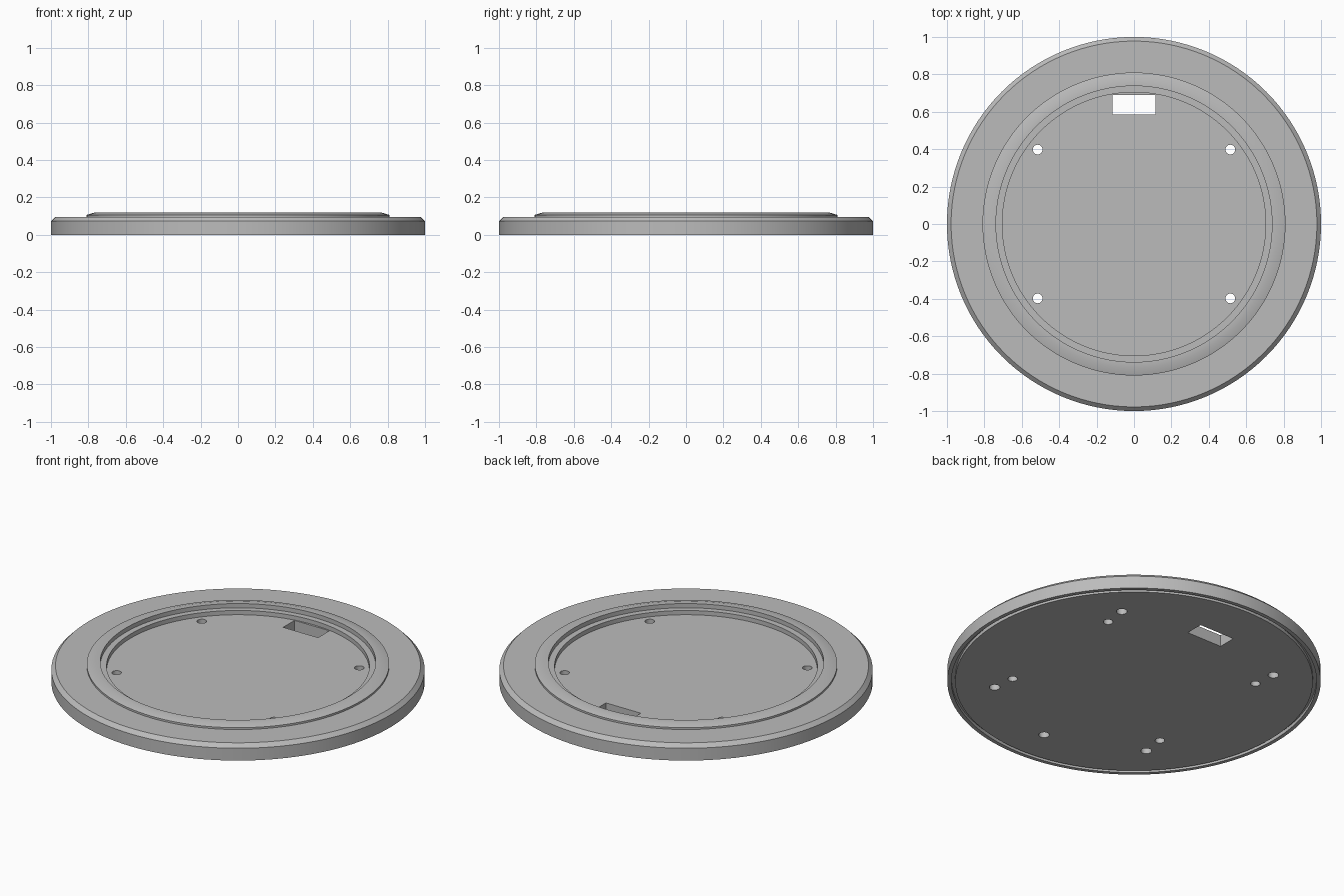
import bpy, bmesh, math
from mathutils import Matrix, Vector

default = bpy.data.objects.get("Cube")
if default:
    bpy.data.objects.remove(default, do_unlink=True)

# One plain grey material
grey = bpy.data.materials.new("plain grey")
grey.use_nodes = True
colour = (0.5, 0.5, 0.5, 1)
grey.diffuse_color = colour
grey.node_tree.nodes["Principled BSDF"].inputs["Base Color"].default_value = colour


def make_object(name, bm):
    bmesh.ops.recalc_face_normals(bm, faces=bm.faces)
    mesh = bpy.data.meshes.new(name)
    bm.to_mesh(mesh)
    bm.free()
    mesh.materials.append(grey)
    obj = bpy.data.objects.new(name, mesh)
    bpy.context.collection.objects.link(obj)
    return obj


def lathe(name, profile, steps=128):
    bm = bmesh.new()
    verts = [bm.verts.new((r, 0, z)) for r, z in profile]
    edges = [bm.edges.new(pair) for pair in zip(verts, verts[1:])]
    bmesh.ops.spin(bm, geom=verts + edges, cent=(0, 0, 0), axis=(0, 0, 1),
                   angle=math.tau, steps=steps, use_duplicate=False)
    bmesh.ops.remove_doubles(bm, verts=bm.verts, dist=1e-5)
    return make_object(name, bm)


def add_hole(bm, x, y, radius, bottom, top):
    bmesh.ops.create_cone(bm, cap_ends=True, segments=24, radius1=radius,
                          radius2=radius, depth=top - bottom,
                          matrix=Matrix.Translation((x, y, (top + bottom) / 2)))


# Round plate: underside groove, chamfered rim, raised ring, ledge, floor
plate = lathe("base_plate", [
    (0, 0), (0.958, 0), (0.958, 0.02), (0.978, 0.02), (0.978, 0),
    (1, 0), (1, 0.073), (0.978, 0.095),
    (0.81, 0.095), (0.81, 0.106), (0.77, 0.118), (0.738, 0.118),
    (0.738, 0.093), (0.704, 0.093), (0.704, 0.068), (0, 0.068)])

# Cutter: through holes, blind underside holes and the cable slot
bm = bmesh.new()
for sx in (-1, 1):
    for sy in (-1, 1):
        add_hole(bm, 0.515 * sx, 0.398 * sy, 0.026, -0.1, 0.2)
        add_hole(bm, 0.53 * sx, 0.53 * sy, 0.029, -0.1, 0.05)
add_hole(bm, 0, -0.75, 0.029, -0.1, 0.05)
slot = Matrix.Translation((0, 0.638, 0.05)) @ Matrix.Diagonal(
    Vector((0.228, 0.106, 0.3, 1)))
bmesh.ops.create_cube(bm, size=1, matrix=slot)
cutter = make_object("hole_cutter", bm)
cutter.hide_render = True

# Cut the openings, then drop the cutter
cut = plate.modifiers.new("openings", "BOOLEAN")
cut.operation = "DIFFERENCE"
cut.solver = "EXACT"
cut.object = cutter
bpy.ops.object.select_all(action="DESELECT")
plate.select_set(True)
bpy.context.view_layer.objects.active = plate
bpy.ops.object.modifier_apply(modifier=cut.name)
bpy.data.objects.remove(cutter, do_unlink=True)

# Smooth round walls, sharp rims
bpy.ops.object.shade_smooth_by_angle(angle=math.radians(25))
